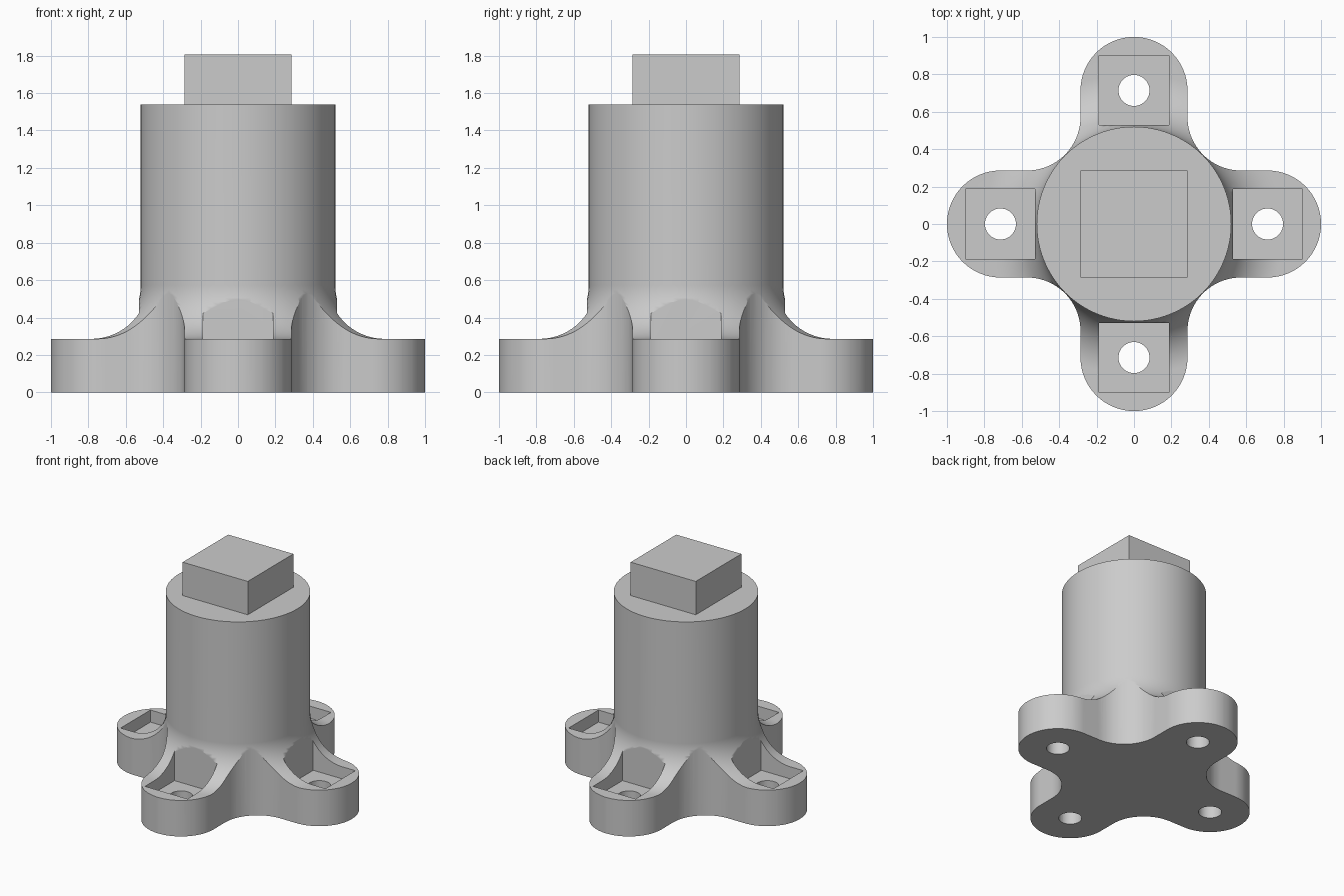
import bpy, bmesh
from math import sin, cos, pi, sqrt
from mathutils import Matrix, Vector

if "Cube" in bpy.data.objects:
    bpy.data.objects.remove(bpy.data.objects["Cube"], do_unlink=True)

BODY_R, BODY_H = 0.52, 1.54
ARM_W, ARM_H = 0.286, 0.286          # half width (also tip radius) and thickness
HOLE_X, HOLE_R = 0.714, 0.083

grey = bpy.data.materials.new("plain grey")
grey.use_nodes = True
grey.diffuse_color = (0.6, 0.6, 0.6, 1)
grey.node_tree.nodes["Principled BSDF"].inputs["Base Color"].default_value = (0.6, 0.6, 0.6, 1)


def make_object(name, bm):
    bmesh.ops.recalc_face_normals(bm, faces=bm.faces)
    mesh = bpy.data.meshes.new(name)
    bm.to_mesh(mesh)
    bm.free()
    mesh.materials.append(grey)
    obj = bpy.data.objects.new(name, mesh)
    bpy.context.collection.objects.link(obj)
    return obj


def arc(cx, cy, r, a0, a1, n):
    return [(cx + r * cos(a0 + (a1 - a0) * i / n), cy + r * sin(a0 + (a1 - a0) * i / n))
            for i in range(n + 1)]


def prism(name, outline, z0, z1):
    bm = bmesh.new()
    face = bm.faces.new([bm.verts.new((x, y, z0)) for x, y in outline])
    top = bmesh.ops.extrude_face_region(bm, geom=[face])
    bmesh.ops.translate(bm, vec=(0, 0, z1 - z0),
                        verts=[v for v in top["geom"] if isinstance(v, bmesh.types.BMVert)])
    return make_object(name, bm)


def lathe(name, profile, steps):
    bm = bmesh.new()
    verts = [bm.verts.new((r, 0, z)) for r, z in profile]
    edges = [bm.edges.new(pair) for pair in zip(verts, verts[1:])]
    bmesh.ops.spin(bm, geom=verts + edges, cent=(0, 0, 0), axis=(0, 0, 1),
                   angle=2 * pi, steps=steps, use_duplicate=False)
    bmesh.ops.remove_doubles(bm, verts=bm.verts, dist=1e-5)
    return make_object(name, bm)


def boolean(obj, other, operation):
    mod = obj.modifiers.new(operation.lower(), "BOOLEAN")
    mod.operation, mod.object, mod.solver = operation, other, "EXACT"
    select(obj)
    bpy.ops.object.modifier_apply(modifier=mod.name)
    bpy.data.objects.remove(other, do_unlink=True)


def select(obj):
    bpy.ops.object.select_all(action="DESELECT")
    obj.select_set(True)
    bpy.context.view_layer.objects.active = obj


# Round body flaring through a fillet into the flange
fillet = 0.286
profile = [(0, 0), (1.2, 0), (1.2, ARM_H)]
profile += arc(BODY_R + fillet, ARM_H + fillet, fillet, 1.5 * pi, pi, 20)
profile += [(BODY_R, BODY_H), (0, BODY_H)]
body = lathe("flanged_body", profile, 96)

# Four-armed outline: rounded tip plus concave corner, repeated each quarter turn
corner = (BODY_R + 0.003 - ARM_W) / (sqrt(2) - 1)
quarter = arc(HOLE_X, 0, ARM_W, -pi / 2, pi / 2, 32)
quarter += arc(corner, corner, corner - ARM_W, 1.5 * pi, pi, 20)
outline = []
for k in range(4):
    turn = Matrix.Rotation(k * pi / 2, 2)
    for p in quarter:
        q = turn @ Vector(p)
        if not outline or (q - outline[-1]).length > 1e-4:
            outline.append(q)
boolean(body, prism("outline_cutter", outline, -0.0, 2), "INTERSECT")

# Square bolt pockets and through holes in each arm
for k in range(4):
    turn = Matrix.Rotation(k * pi / 2, 2)
    square = [turn @ Vector(p) for p in ((0.53, -0.187), (0.9, -0.187), (0.9, 0.187), (0.53, 0.187))]
    boolean(body, prism("pocket_cutter", square, 0.19, 1), "DIFFERENCE")
    hole = [turn @ Vector(p) for p in arc(HOLE_X, 0, HOLE_R, 0, 2 * pi, 40)[:-1]]
    boolean(body, prism("hole_cutter", hole, -0.1, 0.5), "DIFFERENCE")

select(body)
bpy.ops.object.shade_smooth_by_angle(angle=pi / 6)
weighted = body.modifiers.new("weighted normals", "WEIGHTED_NORMAL")
weighted.keep_sharp = True

# Square drive block on top
s = ARM_W
prism("square_drive", [(-s, -s), (s, -s), (s, s), (-s, s)], BODY_H - 0.02, 1.805)
